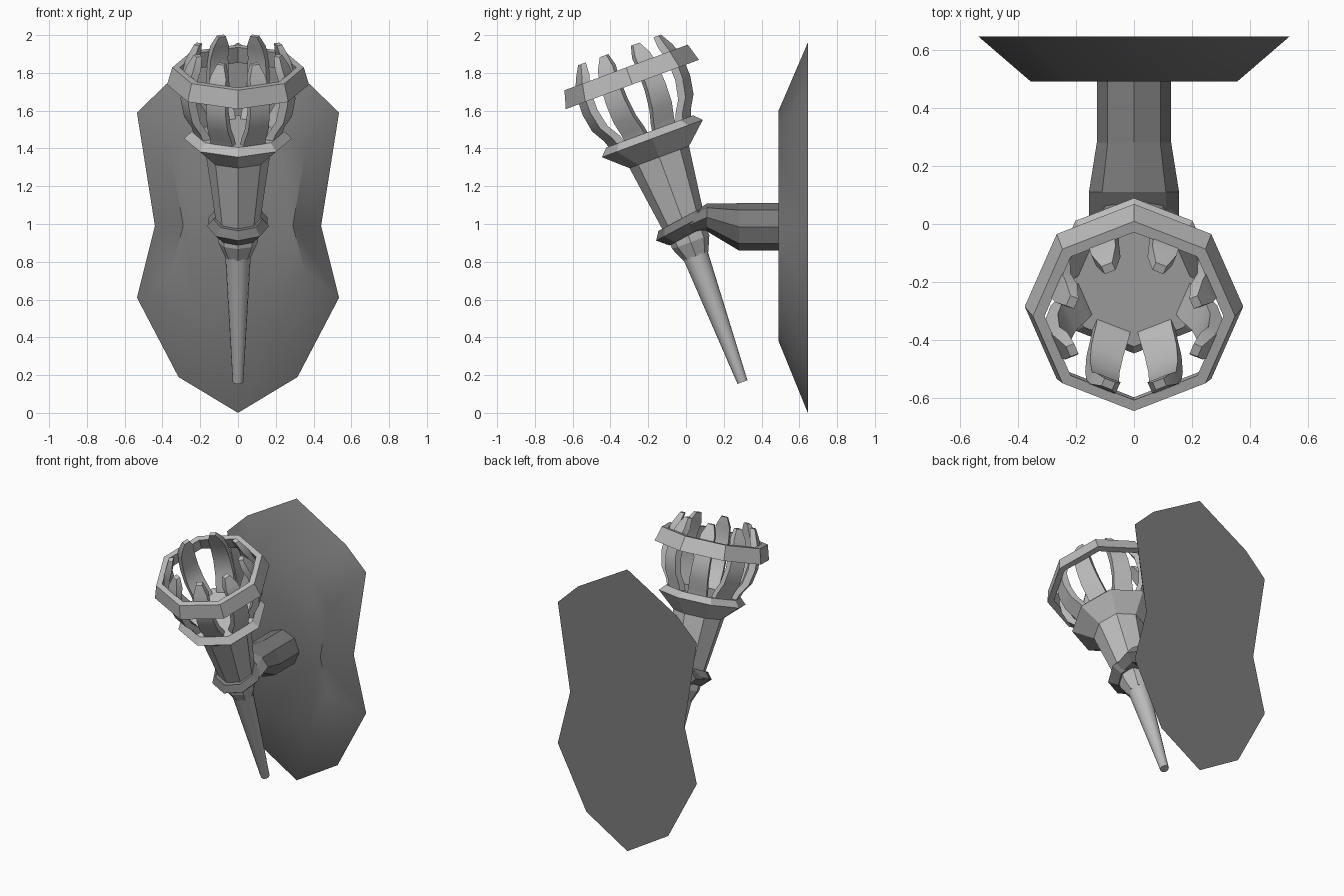
import bpy, bmesh, math
from mathutils import Matrix

if "Cube" in bpy.data.objects:
    bpy.data.objects.remove(bpy.data.objects["Cube"])


def material(name, value):
    m = bpy.data.materials.new(name)
    m.diffuse_color = (value, value, value, 1)
    m.use_nodes = True
    m.node_tree.nodes["Principled BSDF"].inputs["Base Color"].default_value = m.diffuse_color
    return m


DARK = material("dark_iron", .2)
LIGHT = material("worn_iron", .5)


def make(name, verts, faces, mat, matrix=None):
    me = bpy.data.meshes.new(name)
    me.from_pydata(verts, [], faces)
    bm = bmesh.new()
    bm.from_mesh(me)
    bmesh.ops.recalc_face_normals(bm, faces=bm.faces)
    bm.to_mesh(me)
    bm.free()
    me.materials.append(mat)
    ob = bpy.data.objects.new(name, me)
    bpy.context.collection.objects.link(ob)
    if matrix:
        ob.matrix_world = matrix
    return ob


def loft(name, rings, mat, matrix=None, closed=False):
    """Skin equal-length loops; cap the ends, or join last to first."""
    n, m = len(rings[0]), len(rings)
    verts = [v for r in rings for v in r]
    faces = []
    for i in range(m if closed else m - 1):
        a, b = i * n, ((i + 1) % m) * n
        faces += [(a + j, a + (j + 1) % n, b + (j + 1) % n, b + j) for j in range(n)]
    if not closed:
        faces += [tuple(range(n)), tuple(range((m - 1) * n, m * n))]
    return make(name, verts, faces, mat, matrix)


def lathe(name, profile, sides, mat, matrix, closed=False):
    """Turn (radius, height) points about local z."""
    ang = [2 * math.pi * k / sides for k in range(sides)]
    return loft(name, [[(r * math.cos(a), r * math.sin(a), h) for a in ang]
                       for r, h in profile], mat, matrix, closed)


def smooth(ob, degrees):
    bpy.ops.object.select_all(action='DESELECT')
    ob.select_set(True)
    bpy.context.view_layer.objects.active = ob
    bpy.ops.object.shade_smooth_by_angle(angle=math.radians(degrees))


# Wall plate: bevelled, waisted outline
def outline(half, y):
    left = [(-x, z) for x, z in reversed(half) if x > 0]
    return [(x, y, z) for x, z in half + left]


outer = [(0, 0), (.315, .19), (.535, .61), (.44, .99), (.535, 1.59), (.38, 1.74), (0, 1.96)]
inner = [(0, .38), (.205, .49), (.355, .75), (.29, .99), (.355, 1.375), (.22, 1.53), (0, 1.6)]
plate = loft("wall_plate", [outline(outer, .645), outline(inner, .49)], DARK)
smooth(plate, 38)

# Arm: octagonal bar that flattens and widens toward the collar
arm = []
for y, zc, rx, rz in [(.5, .985, .128, .125), (.28, .985, .128, .125),
                      (.11, 1.035, .155, .073), (.02, .995, .155, .055)]:
    arm.append([(rx * math.cos(k * math.pi / 4), y, zc + rz * math.sin(k * math.pi / 4))
                for k in range(8)])
loft("arm", arm, DARK)

# Collar gripping the torch
collar_m = Matrix.Translation((0, -.01, .985)) @ Matrix.Rotation(math.radians(28), 4, 'X')
lathe("collar", [(.09, -.05), (.115, -.05), (.165, .005), (.13, .045), (.09, .045)],
      8, DARK, collar_m, closed=True)

# Torch frame: origin at the handle tip, leaning toward the front
torch = Matrix.Translation((0, .299, .163)) @ Matrix.Rotation(math.radians(20.3), 4, 'X')

smooth(lathe("handle", [(.028, 0), (.068, .72)], 16, LIGHT, torch), 30)
lathe("ferrule", [(.07, .71), (.105, .79), (.105, .86)], 8, LIGHT, torch)
lathe("cup", [(.108, .84), (.168, 1.27), (.285, 1.375), (.245, 1.415)], 8, LIGHT, torch)
lathe("basket_ring", [(.333, 1.68), (.376, 1.68), (.348, 1.776), (.308, 1.776)],
      8, LIGHT, torch, closed=True)

# Eight bent prongs: (height, outer radius, half width)
prong = [(1.40, .222, .062), (1.45, .24, .061), (1.52, .285, .059), (1.62, .306, .055),
         (1.74, .302, .05), (1.81, .275, .045), (1.875, .245, .02)]
for k in range(8):
    spin = Matrix.Rotation(math.radians(22.5 + 45 * k), 4, 'Z')
    rings = []
    for h, r, w in prong:
        t = .03 if h > 1.85 else .045
        rings.append([(r, -w, h), (r, w, h), (r - t, w, h), (r - t, -w, h)])
    smooth(loft("prong_%d" % (k + 1), rings, LIGHT, torch @ spin), 25)
